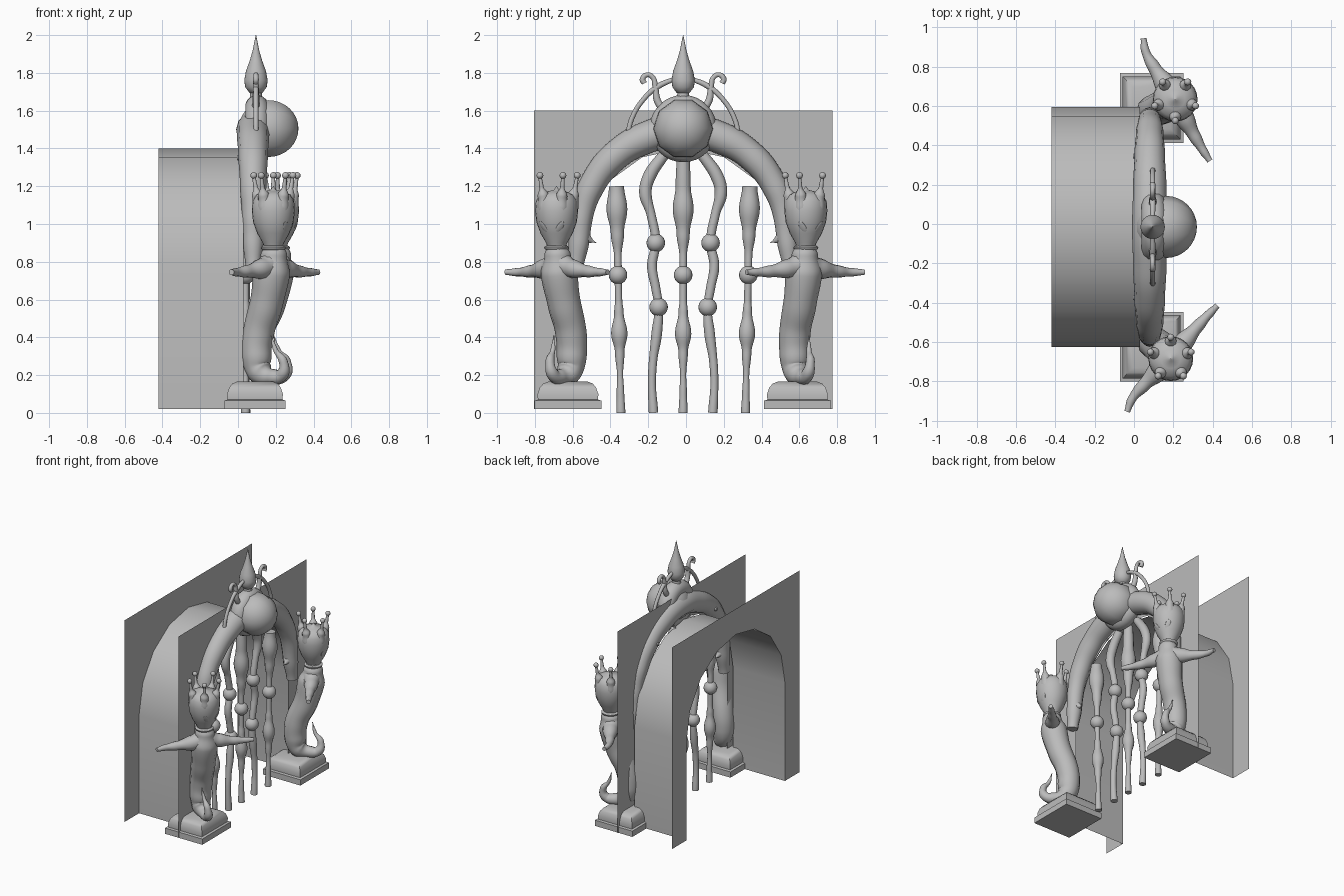
import bpy, bmesh, math
from mathutils import Vector

if "Cube" in bpy.data.objects:
    bpy.data.objects.remove(bpy.data.objects["Cube"])

AXIS = -0.015                      # mirror line in y
stone = bpy.data.materials.new("grey_stone")
stone.diffuse_color = (0.5, 0.5, 0.5, 1)
stone.use_nodes = True
stone.node_tree.nodes["Principled BSDF"].inputs["Base Color"].default_value = stone.diffuse_color


def flip(y):
    return 2 * AXIS - y


def finish(ob, name, angle=40):
    ob.name = name
    ob.data.materials.clear()
    ob.data.materials.append(stone)
    bpy.ops.object.select_all(action='DESELECT')
    ob.select_set(True)
    bpy.context.view_layer.objects.active = ob
    if angle:
        bpy.ops.object.shade_smooth_by_angle(angle=math.radians(angle))
    return ob


def mesh(name, verts, faces, angle=40):
    me = bpy.data.meshes.new(name)
    me.from_pydata(verts, [], faces)
    ob = bpy.data.objects.new(name, me)
    bpy.context.collection.objects.link(ob)
    return finish(ob, name, angle)


def tube(name, pts):
    """Smooth tapered tube through (x, y, z, radius) points."""
    cu = bpy.data.curves.new(name, 'CURVE')
    cu.dimensions = '3D'
    cu.bevel_depth = 1
    cu.bevel_resolution = 4
    cu.resolution_u = 8
    cu.use_fill_caps = True
    sp = cu.splines.new('BEZIER')
    sp.radius_interpolation = 'EASE'
    sp.bezier_points.add(len(pts) - 1)
    for b, p in zip(sp.bezier_points, pts):
        b.co, b.radius = p[:3], p[3]
        b.handle_left_type = b.handle_right_type = 'AUTO'
    ob = bpy.data.objects.new(name, cu)
    bpy.context.collection.objects.link(ob)
    bpy.ops.object.select_all(action='DESELECT')
    ob.select_set(True)
    bpy.context.view_layer.objects.active = ob
    bpy.ops.object.convert(target='MESH')
    return finish(bpy.context.view_layer.objects.active, name, 60)


def lathe(name, prof, x, y, n=24, sx=1.0, sy=1.0, turn=0.0, angle=60):
    """Rings of (radius, z) around a vertical axis."""
    verts, faces = [], []
    for r, z in prof:
        for i in range(n):
            a = 2 * math.pi * i / n + turn
            verts.append((x + r * sx * math.cos(a), y + r * sy * math.sin(a), z))
    for k in range(len(prof) - 1):
        for i in range(n):
            j = (i + 1) % n
            faces.append((k * n + i, k * n + j, k * n + n + j, k * n + n + i))
    faces.append(tuple(reversed(range(n))))
    faces.append(tuple(range((len(prof) - 1) * n, len(prof) * n)))
    return mesh(name, verts, faces, angle)


def ball(name, loc, r, scale=(1, 1, 1), rot=(0, 0, 0), seg=20, rings=12):
    bpy.ops.mesh.primitive_uv_sphere_add(segments=seg, ring_count=rings, radius=r,
                                         location=loc, rotation=rot)
    ob = bpy.context.object
    ob.scale = scale
    return finish(ob, name, 60)


# walls with arched openings, and the vault between them
def arch(half, n=8):
    top = [(AXIS + half * math.cos(math.pi * i / n), 0.79 + 0.61 * math.sin(math.pi * i / n))
           for i in range(n + 1)]
    return [(AXIS + half, 0.02)] + top + [(AXIS - half, 0.02)]


for name, x, half in (("back_wall", -0.42, 0.61), ("front_wall", 0.05, 0.565)):
    loop = [(-0.805, 0.02), (-0.805, 1.6), (0.775, 1.6), (0.775, 0.02)] + arch(half)
    mesh(name, [(x, y, z) for y, z in loop], [tuple(range(len(loop)))], 0)
prof = arch(0.61)
n = len(prof)
mesh("vault", [(x, y, z) for x in (-0.42, 0.03) for y, z in prof],
     [(i, i + 1, n + i + 1, n + i) for i in range(n - 1)])

# thick arch with thorns
half = [(0.08, 0.2, 1.455, .085), (0.08, 0.36, 1.36, .078), (0.08, 0.48, 1.21, .07),
        (0.08, 0.535, 1.05, .06), (0.08, 0.55, 0.92, .055), (0.08, 0.57, 0.76, .04)]
tube("arch_ring", [(x, AXIS - y, z, r) for x, y, z, r in reversed(half)]
     + [(0.08, AXIS, 1.5, .09)] + [(x, AXIS + y, z, r) for x, y, z, r in half])
for s in (-1, 1):
    tube("inner_thorn", [(0.08, AXIS + s * .56, .98, .05), (0.08, AXIS + s * .52, .93, .03),
                         (0.08, AXIS + s * .46, .9, .002)])
    tube("back_thorn", [(0.05, AXIS + s * .36, 1.35, .04), (-0.005, AXIS + s * .36, 1.35, .012)])

# keystone ball in a collar
bpy.ops.mesh.primitive_torus_add(major_radius=0.115, minor_radius=0.063, major_segments=32,
                                 minor_segments=14, location=(0.1, AXIS, 1.505),
                                 rotation=(0, math.pi / 2, 0))
finish(bpy.context.object, "keystone_collar", 60)
ball("keystone_ball", (0.162, AXIS, 1.505), 0.158, rot=(0, math.pi / 2, 0), seg=10, rings=16)

# flame finial and curled tendrils
lathe("finial", [(.005, 1.685), (.035, 1.695), (.057, 1.725), (.062, 1.76), (.053, 1.81),
                 (.033, 1.865), (.017, 1.92), (.008, 1.965), (.001, 2.0)], 0.095, AXIS)
tube("finial_stem", [(0.095, AXIS, 1.58, .04), (0.095, AXIS, 1.72, .03)])
for s in (-1, 1):
    tube("long_tendril", [(0.095, AXIS + s * y, z, r) for y, z, r in
         ((.295, 1.45, .014), (.275, 1.55, .013), (.21, 1.66, .013), (.13, 1.73, .015),
          (.04, 1.77, .012))])
    tube("curled_tendril", [(0.095, AXIS + s * y, z, r) for y, z, r in
         ((.08, 1.58, .024), (.135, 1.65, .019), (.148, 1.73, .015), (.16, 1.775, .013),
          (.19, 1.79, .013), (.215, 1.765, .015), (.205, 1.745, .014))])

# hanging strands with beads
straight = [(1.36, .035), (1.2, .04), (1.08, .055), (.95, .035), (.83, .02), (.6, .019),
            (.53, .025), (.42, .043), (.32, .025), (.2, .016), (.1, .02), (.0, .024)]
for off, lean in ((-.355, .025), (0, 0), (.355, -.025)):
    tube("straight_strand", [(0.04, AXIS + off + lean * (1.3 - z) / 1.3, z, r)
                             for z, r in straight if off == 0 or z < 1.3])
    ball("strand_bead", (0.04, AXIS + off + lean * .4, .73), .049)
wavy = [(.1, 1.37, .03), (.18, 1.25, .034), (.2, 1.17, .033), (.17, 1.05, .024),
        (.145, .9, .024), (.165, .78, .026), (.145, .66, .024), (.13, .56, .022),
        (.14, .42, .028), (.16, .27, .022), (.165, .15, .021), (.157, .0, .025)]
for s in (-1, 1):
    tube("wavy_strand", [(0.04, AXIS + s * y, z, r) for y, z, r in wavy])
    ball("strand_bead", (0.04, AXIS + s * .145, .9), .049)
    ball("strand_bead", (0.04, AXIS + s * .13, .56), .049)

# crowned guardian statues on plinths
CX, CY = 0.095, -0.625
body = [(.19, -.68, .89, .05), (.19, -.68, .835, .07), (.178, -.672, .74, .097),
        (.15, -.645, .58, .088), (.11, -.61, .43, .083), (.098, -.605, .31, .08),
        (.115, -.617, .22, .068), (.18, -.665, .19, .042), (.235, -.705, .205, .033),
        (.24, -.72, .27, .024), (.2, -.705, .33, .013), (.175, -.7, .41, .003)]
arms = [(-.035, -.955, .745, .015), (-.01, -.89, .745, .022), (.05, -.82, .75, .033),
        (.13, -.74, .765, .055), (.185, -.675, .785, .07), (.25, -.605, .765, .05),
        (.32, -.525, .75, .032), (.38, -.46, .745, .022), (.425, -.415, .745, .015)]
for side, turn, shift in (("left", 0.0, 0.0), ("right", math.radians(12), 0.012)):
    mirrored = side == "right"

    def put(x, y, z):
        c, s = math.cos(turn), math.sin(turn)
        dx, dy = x - CX, y - CY
        px, py = CX + c * dx - s * dy + shift * (z > .5), CY + s * dx + c * dy
        return (px, flip(py) if mirrored else py, z)

    def puts(pts):
        return [put(x, y, z) + (r,) for x, y, z, r in pts]

    # square plinth, rounded at the top
    lathe(side + "_plinth", [(1, .02), (1, .065), (.9, .07), (.91, .1), (.84, .135),
                             (.74, .155), (.6, .165)],
          0.09, flip(CY + .01) + .005 if mirrored else CY, 4, .162 * 2 ** .5, .177 * 2 ** .5,
          math.pi / 4, 35)
    tube(side + "_body", puts(body))
    tube(side + "_arms", puts(arms))
    hx, hy, _ = put(.187, -.685, .9)
    lathe(side + "_collar", [(.05, .86), (.064, .868), (.066, .878), (.05, .888)], hx, hy)
    lathe(side + "_head", [(.045, .87), (.056, .9), (.085, .95), (.107, 1.01), (.114, 1.07),
                           (.11, 1.12), (.09, 1.155), (.05, 1.172), (.015, 1.18), (.001, 1.2)],
          hx, hy)
    face = math.radians(18 if mirrored else -18)
    # crown horns with knobs
    for k in range(5):
        a = face + 2 * math.pi * (k + .5) / 5
        d = Vector((math.cos(a), math.sin(a), 0))
        h = Vector((hx, hy, 0))
        tube(side + "_crown_horn", [tuple(h + d * q + Vector((0, 0, z))) + (r,) for q, z, r in
             ((.072, 1.08, .042), (.088, 1.15, .03), (.099, 1.195, .012), (.108, 1.25, .009))])
        ball(side + "_crown_knob", h + d * .109 + Vector((0, 0, 1.257)), .018, seg=12, rings=8)
    # slanted almond eyes
    for s in (-1, 1):
        a = face + s * .5
        ball(side + "_eye", (hx + .096 * math.cos(a), hy + .096 * math.sin(a), .985), 1,
             (.005, .017, .034), (s * -.45, .42, a), 14, 8)
